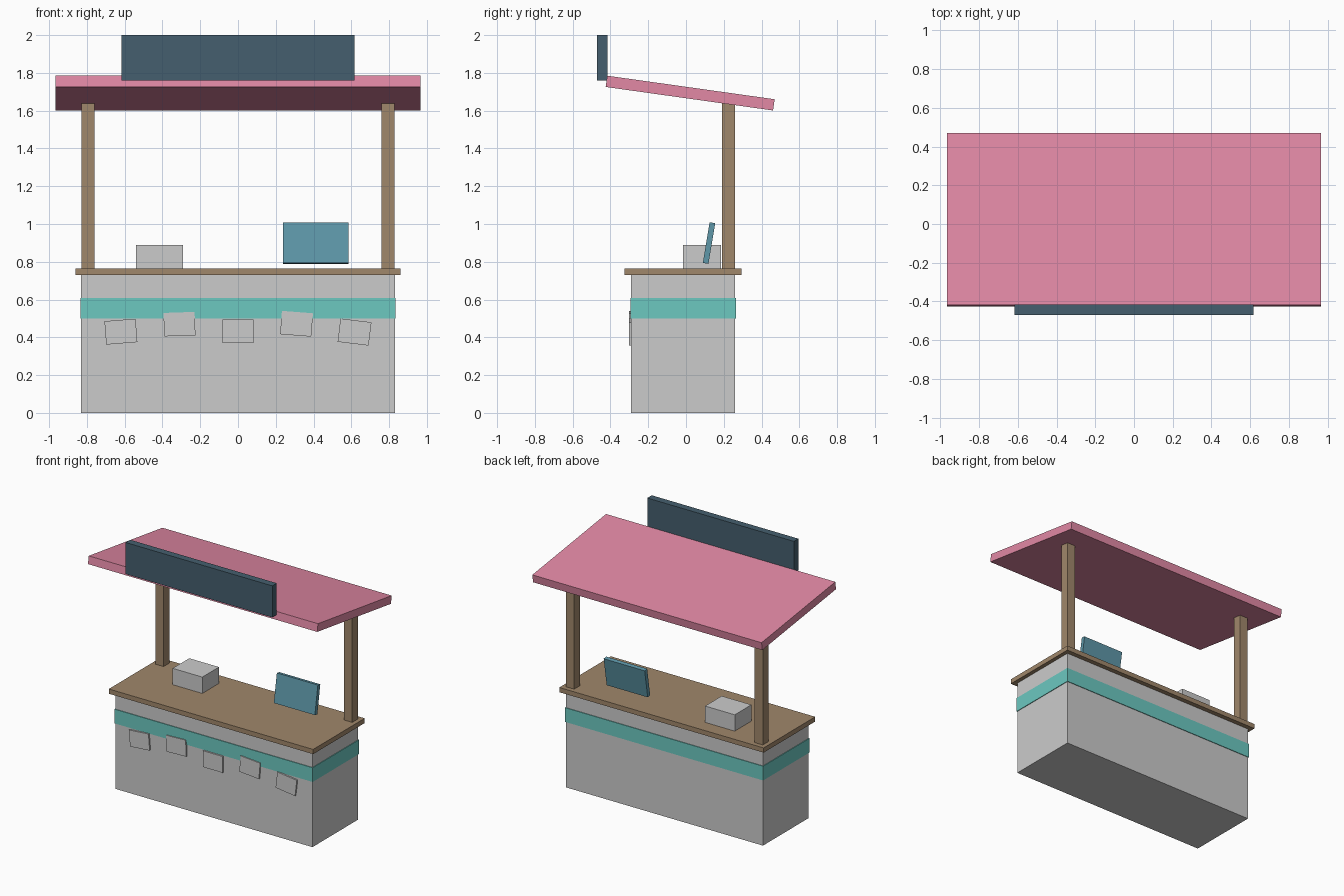
import bpy
from math import radians

if "Cube" in bpy.data.objects:
    bpy.data.objects.remove(bpy.data.objects["Cube"])


def material(name, hex_code):
    # sRGB hex to linear colour
    rgb = [int(hex_code[i:i + 2], 16) / 255 for i in (0, 2, 4)]
    mat = bpy.data.materials.new(name)
    mat.diffuse_color = [((c + 0.055) / 1.055) ** 2.4 for c in rgb] + [1]
    mat.use_nodes = True
    mat.node_tree.nodes["Principled BSDF"].inputs["Base Color"].default_value = mat.diffuse_color
    return mat


def box(name, centre, size, mat=None, rot=(0, 0, 0)):
    bpy.ops.mesh.primitive_cube_add(size=1, location=centre,
                                    rotation=[radians(a) for a in rot])
    obj = bpy.context.object
    obj.name = name
    obj.scale = size
    bpy.ops.object.transform_apply(location=False, rotation=False, scale=True)
    if mat:
        obj.data.materials.append(mat)
    return obj


pink = material("pink", "E289A5")
navy = material("navy", "455F6E")
wood = material("wood", "A0876B")
teal = material("teal", "6CC8C0")
blue = material("blue", "5E97A9")

# Counter: body, coloured band and worktop
box("counter_body", (0, -0.015, 0.365), (1.66, 0.55, 0.73))
box("counter_band", (0, -0.015, 0.553), (1.67, 0.56, 0.108), teal)
box("worktop", (0, -0.015, 0.747), (1.72, 0.62, 0.036), wood)

# Rear posts, floor to roof, set a hair inside the counter body
for side, x in (("left", -0.794), ("right", 0.794)):
    box(f"{side}_post", (x, 0.225, 0.826), (0.068, 0.068, 1.648), wood)

# Sloping roof and sign board
box("roof", (0, 0.022, 1.693), (1.93, 0.895, 0.06), pink, (-8, 0, 0))
box("sign_board", (0, -0.443, 1.88), (1.235, 0.054, 0.24), navy)

# Items on the worktop
box("counter_box", (-0.415, 0.085, 0.827), (0.25, 0.20, 0.125))
box("display_panel", (0.412, 0.122, 0.899), (0.345, 0.03, 0.218), blue, (-9.5, 0, 0))

# Tilted cards along the front
cards = ((-0.62, 0.43, -4.5), (-0.31, 0.47, -2), (0, 0.432, 0),
         (0.31, 0.472, 4.5), (0.617, 0.428, 7))
for i, (x, z, tilt) in enumerate(cards, 1):
    # negative rotation about y lifts the right-hand edge
    box(f"front_card_{i}", (x, -0.296, z), (0.165, 0.012, 0.124), None, (0, tilt, 0))
